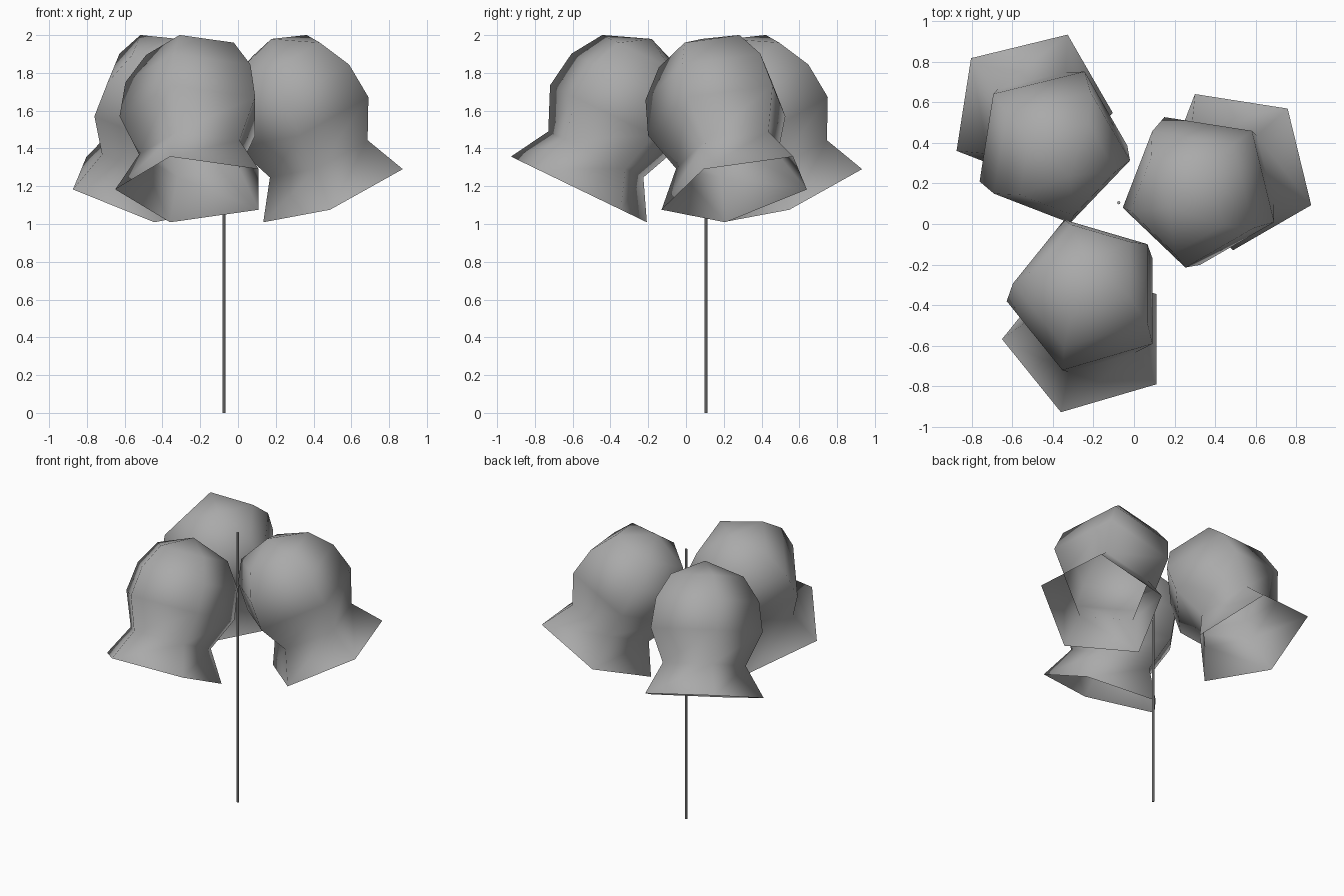
import bpy
import bmesh
import math
from mathutils import Matrix, Vector

cube = bpy.data.objects.get("Cube")
if cube:
    bpy.data.objects.remove(cube, do_unlink=True)

grey = bpy.data.materials.new("plain_grey")
grey.use_nodes = True
colour = (0.4, 0.4, 0.4, 1)
grey.diffuse_color = colour
grey.node_tree.nodes["Principled BSDF"].inputs["Base Color"].default_value = colour

SIDES = 5
TILT = math.radians(25.8)
# bell profile from rim to crown: (distance along axis, radius)
PROFILE = [(0, 0.42), (0.206, 0.294), (0.43, 0.397), (0.63, 0.366), (0.79, 0.257)]
CROWN = 0.885


def add_object(name, bm):
    mesh = bpy.data.meshes.new(name)
    bm.to_mesh(mesh)
    bm.free()
    mesh.materials.append(grey)
    mesh.shade_smooth()
    obj = bpy.data.objects.new(name, mesh)
    bpy.context.scene.collection.objects.link(obj)
    return obj


def make_bell(name, centre, turn, start):
    """Open five-sided bell, leaning so its mouth faces outward."""
    bm = bmesh.new()
    rings = []
    for height, radius in PROFILE:
        angles = [math.radians(start) + math.tau * i / SIDES for i in range(SIDES)]
        rings.append([bm.verts.new((radius * math.cos(a), radius * math.sin(a), height))
                      for a in angles])
    apex = bm.verts.new((0, 0, CROWN))
    for i in range(SIDES):
        j = (i + 1) % SIDES
        for low, high in zip(rings, rings[1:]):
            bm.faces.new((low[i], low[j], high[j], high[i]))
        bm.faces.new((rings[-1][i], rings[-1][j], apex))
    bm.transform(Matrix.Translation(Vector(centre))
                 @ Matrix.Rotation(math.radians(turn), 4, 'Z')
                 @ Matrix.Rotation(-TILT, 4, 'X'))
    return add_object(name, bm)


# three flower bells around the stem
make_bell("front_bell", (-0.23, -0.567, 1.183), 0, 180)
make_bell("left_bell", (0.51, 0.276, 1.183), 120, 0)
make_bell("back_bell", (-0.51, 0.57, 1.183), 210, 0)

# thin upright stem
STEM_HEIGHT = 1.95
bm = bmesh.new()
bmesh.ops.create_cone(bm, cap_ends=True, segments=8, radius1=0.008, radius2=0.008,
                      depth=STEM_HEIGHT,
                      matrix=Matrix.Translation((-0.075, 0.105, STEM_HEIGHT / 2)))
stem = add_object("stem", bm)
bpy.context.view_layer.objects.active = stem
stem.select_set(True)
bpy.ops.object.shade_smooth_by_angle()
